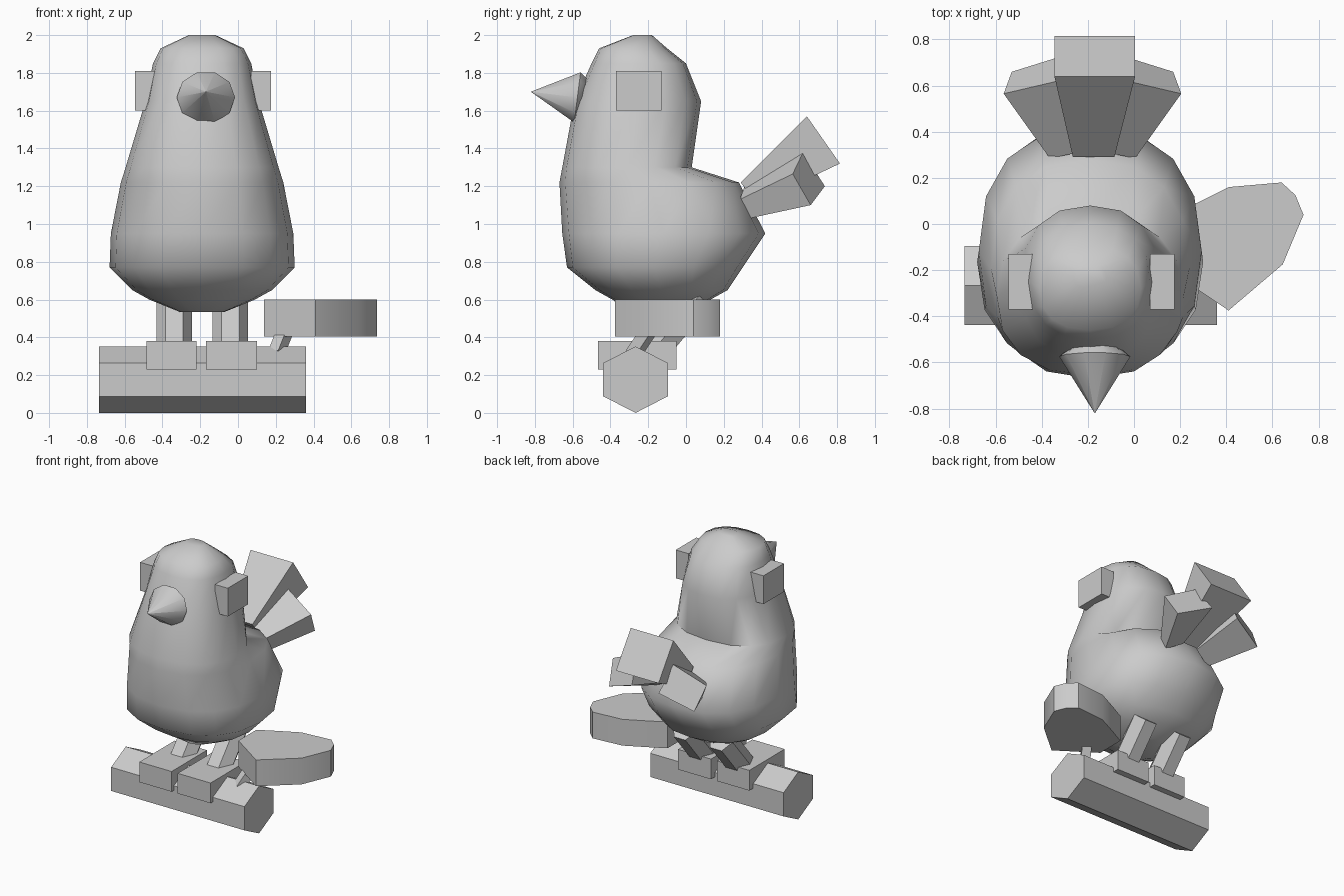
import bpy, math
from mathutils import Vector

if "Cube" in bpy.data.objects:
    bpy.data.objects.remove(bpy.data.objects["Cube"])


def loft(name, rings, smooth=None):
    """Join equal-length rings of points into a capped solid."""
    n = len(rings[0])
    verts = [Vector(p) for r in rings for p in r]
    faces = [tuple(range(n)), tuple(range((len(rings) - 1) * n, len(rings) * n))]
    for k in range(len(rings) - 1):
        for i in range(n):
            j = (i + 1) % n
            faces.append((k * n + i, k * n + j, (k + 1) * n + j, (k + 1) * n + i))
    me = bpy.data.meshes.new(name)
    me.from_pydata(verts, [], faces)
    ob = bpy.data.objects.new(name, me)
    bpy.context.collection.objects.link(ob)
    bpy.ops.object.select_all(action='DESELECT')
    ob.select_set(True)
    bpy.context.view_layer.objects.active = ob
    bpy.ops.object.mode_set(mode='EDIT')
    bpy.ops.mesh.select_all(action='SELECT')
    bpy.ops.mesh.normals_make_consistent(inside=False)
    bpy.ops.object.mode_set(mode='OBJECT')
    if smooth:
        bpy.ops.object.shade_smooth_by_angle(angle=math.radians(smooth))
    return ob


def box(name, x0, x1, y0, y1, z0, z1):
    return loft(name, [[(x0, y0, z), (x1, y0, z), (x1, y1, z), (x0, y1, z)] for z in (z0, z1)])


def rod(name, a, b, radius, sides, phase=0.0):
    """Prism between two points."""
    a, b = Vector(a), Vector(b)
    d = (b - a).normalized()
    u = Vector((1, 0, 0))
    u = (u - d * u.dot(d)).normalized()
    v = d.cross(u)
    angles = [phase + 2 * math.pi * i / sides for i in range(sides)]
    return loft(name, [[c + radius * (math.cos(t) * u + math.sin(t) * v) for t in angles]
                       for c in (a, b)])


def spow(v, e):
    return math.copysign(abs(v) ** e, v)


# Body and head: z, half width, front y, back y
CX = -0.19
profile = [
    (0.535, 0.12, -0.30, 0.02), (0.60, 0.28, -0.39, 0.13), (0.65, 0.37, -0.48, 0.22),
    (0.77, 0.49, -0.63, 0.30), (0.95, 0.483, -0.655, 0.42), (1.22, 0.43, -0.67, 0.28),
    (1.30, 0.405, -0.655, 0.03), (1.65, 0.30, -0.59, 0.08), (1.85, 0.26, -0.50, 0.0),
    (1.93, 0.22, -0.46, -0.10), (2.0, 0.07, -0.28, -0.18)]
rings = []
for z, w, yf, yb in profile:
    rings.append([(CX + w * spow(math.cos(t), 0.85),
                   (yf + yb) / 2 + (yb - yf) / 2 * spow(math.sin(t), 0.85), z)
                  for t in [2 * math.pi * i / 16 for i in range(16)]])
loft("body", rings, 60)

# Beak
beak = []
for y, r, z in [(-0.525, 0.09, 1.68), (-0.575, 0.147, 1.67), (-0.82, 0.001, 1.70)]:
    beak.append([(-0.17 + 1.05 * r * math.cos(t), y + 0.12 * r * math.sin(t), z + r * 0.95 * math.sin(t))
                 for t in [2 * math.pi * i / 10 for i in range(10)]])
loft("beak", beak, 45)

# Eyes
box("eye_left", -0.545, -0.44, -0.37, -0.13, 1.6, 1.81)
box("eye_right", 0.07, 0.175, -0.37, -0.13, 1.6, 1.81)

# Tail feathers
loft("tail_middle", [
    [(-0.265, 0.29, 1.22), (-0.085, 0.29, 1.22), (-0.085, 0.37, 1.11), (-0.265, 0.37, 1.11)],
    [(-0.345, 0.64, 1.57), (0.005, 0.64, 1.57), (0.005, 0.815, 1.32), (-0.345, 0.815, 1.32)]])
TX = -0.18
for side, s in (("right", 1), ("left", -1)):
    base = [(0.185, 0.285, 1.13), (0.06, 0.31, 1.20), (0.06, 0.37, 1.10), (0.185, 0.335, 1.03)]
    tip = [(0.385, 0.565, 1.265), (0.15, 0.62, 1.38), (0.11, 0.735, 1.20), (0.35, 0.66, 1.10)]
    loft("tail_" + side, [[(TX + s * x, y, z) for x, y, z in q] for q in (base, tip)])

# Legs and feet
for side, lx, x0, x1 in (("left", -0.338, -0.485, -0.22), ("right", -0.04, -0.17, 0.1)):
    rod("leg_" + side, (lx, -0.20, 0.30), (lx, 0.07, 0.62), 0.094, 6)
    box("foot_" + side, x0, x1, -0.465, -0.05, 0.23, 0.38)

# Perch
loft("perch", [[(x, -0.267 + 0.2 * 0.99 * math.sin(t) * 1.0, 0.176 + 0.176 * math.cos(t))
                for t in [math.pi / 3 * i for i in range(6)]] for x in (-0.735, 0.36)])

# Leaf and its stem
outline = [(0.137, -0.19), (0.27, -0.28), (0.41, -0.375), (0.645, -0.175), (0.735, 0.04),
           (0.70, 0.125), (0.64, 0.18), (0.41, 0.16), (0.26, 0.085), (0.137, 0.02)]
loft("leaf", [[(x, y, z) for x, y in outline] for z in (0.405, 0.6)], 35)
rod("leaf_stem", (0.2, -0.28, 0.31), (0.26, -0.18, 0.46), 0.045, 4, 0.3)
